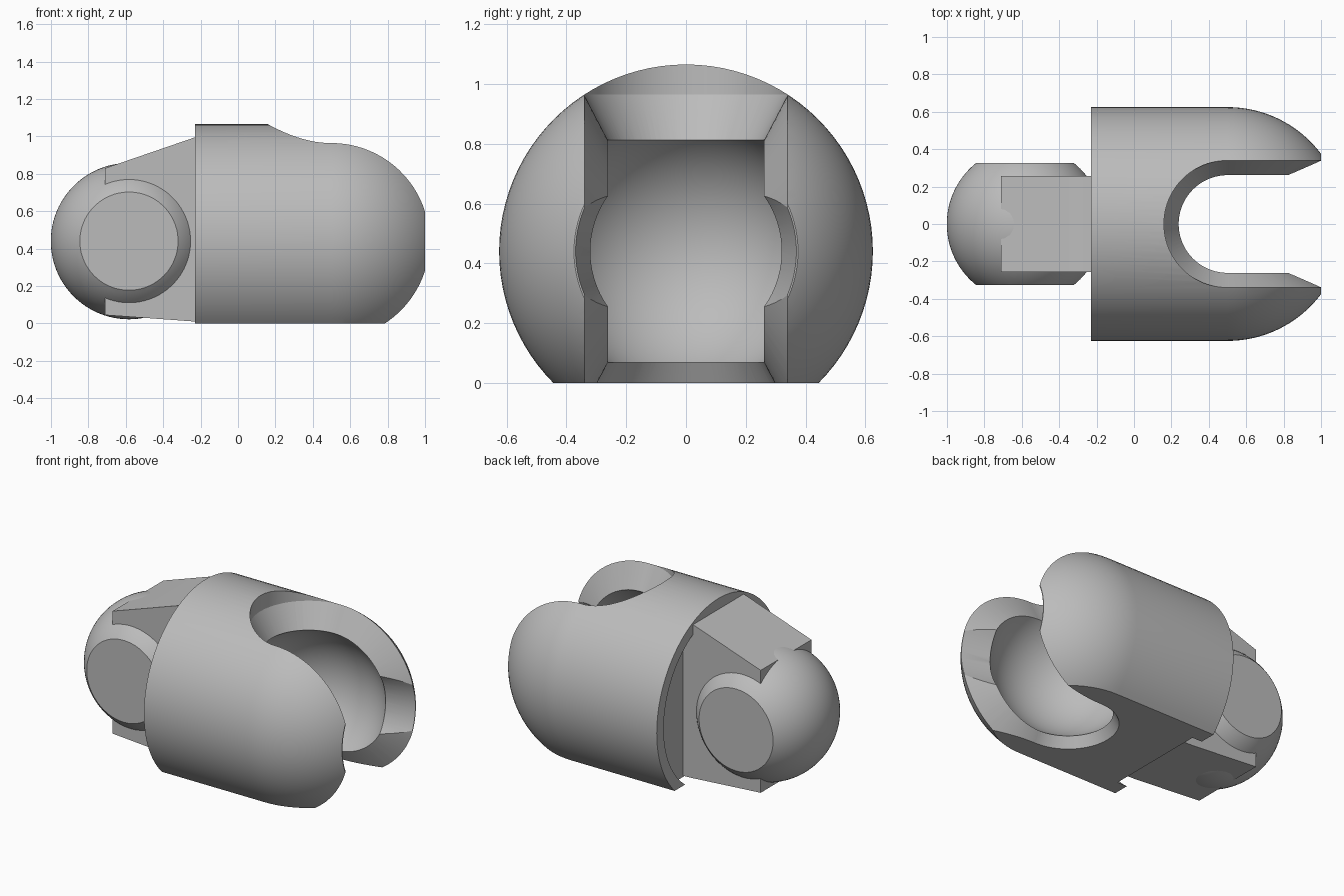
import bpy, bmesh
from math import sin, cos, pi, radians
from mathutils import Matrix, Vector

if "Cube" in bpy.data.objects:
    bpy.data.objects.remove(bpy.data.objects["Cube"], do_unlink=True)

AXIS_Z = 0.44                          # height of the limb's centre line
SOCKET = Vector((0.5, 0, AXIS_Z))
BALL = Vector((-0.583, 0, AXIS_Z))

grey = bpy.data.materials.new("plain grey")
grey.use_nodes = True
grey.diffuse_color = (0.5, 0.5, 0.5, 1)
grey.node_tree.nodes["Principled BSDF"].inputs["Base Color"].default_value = (0.5, 0.5, 0.5, 1)


def finish(name, bm):
    bmesh.ops.remove_doubles(bm, verts=bm.verts, dist=1e-5)
    bmesh.ops.recalc_face_normals(bm, faces=bm.faces)
    mesh = bpy.data.meshes.new(name)
    bm.to_mesh(mesh)
    bm.free()
    mesh.materials.append(grey)
    obj = bpy.data.objects.new(name, mesh)
    bpy.context.collection.objects.link(obj)
    return obj


def lathe(name, profile, axis, centre, steps=96):
    """Turn (radius, along) points around the x, y or z axis."""
    bm = bmesh.new()
    verts = [bm.verts.new((r, 0, a)) for r, a in profile]
    edges = [bm.edges.new(pair) for pair in zip(verts, verts[1:])]
    bmesh.ops.spin(bm, geom=verts + edges, cent=(0, 0, 0), axis=(0, 0, 1),
                   angle=2 * pi, steps=steps, use_merge=True)
    turn = {"x": Matrix.Rotation(pi / 2, 4, "Y"),
            "y": Matrix.Rotation(-pi / 2, 4, "X"), "z": Matrix()}[axis]
    bm.transform(Matrix.Translation(centre) @ turn)
    return finish(name, bm)


def box(name, low, high):
    bm = bmesh.new()
    low, high = Vector(low), Vector(high)
    bmesh.ops.create_cube(bm, size=1)
    bm.transform(Matrix.Translation((low + high) / 2) @ Matrix.Diagonal((*(high - low), 1)))
    return finish(name, bm)


def arc(radius, start, end, steps):
    angles = [radians(start + (end - start) * i / steps) for i in range(steps + 1)]
    return [(max(radius * cos(a), 0), radius * sin(a)) for a in angles]


def carve(obj, cutter, operation="DIFFERENCE"):
    mod = obj.modifiers.new("carve", "BOOLEAN")
    mod.object, mod.operation, mod.solver = cutter, operation, "EXACT"
    bpy.context.view_layer.update()
    graph = bpy.context.evaluated_depsgraph_get()
    mesh = bpy.data.meshes.new_from_object(obj.evaluated_get(graph))
    obj.modifiers.clear()
    obj.data = mesh
    bpy.data.objects.remove(cutter, do_unlink=True)


# Rounded body, trimmed flat underneath and at the fork tips
back = -0.23 - SOCKET.x
body = lathe("socket_body", [(0, back), (0.625, back)] + arc(0.625, 0, 90, 28), "x", SOCKET)
carve(body, box("trim", (-0.6, -1, 0), (1, 1, 2)), "INTERSECT")

# Fork slot: rounded inner end, then straight sides with bevelled rims
half = [(0.26, 0.37), (0.34, 0.524), (0.34, 0.9)]
slot_end = [(0, -0.9)] + [(w, -d) for w, d in reversed(half)] + half + [(0, 0.9)]
carve(body, lathe("slot_end", slot_end, "z", SOCKET))
sides = [(0, 0.26)] + [(d, w) for w, d in half]
slot = lathe("slot_sides", [(d, -w) for d, w in sides] + sides[::-1], "y", SOCKET)
carve(slot, box("slot_trim", (-2, -1, -2), (SOCKET.x - 0.001, 1, 3)))
carve(body, slot)

# Round socket and its flared mouth
carve(body, lathe("socket_hollow", arc(0.455, -90, 90, 48), "z", SOCKET))
carve(body, lathe("socket_mouth", [(0, 0), (0.23, 0), (0.425, 0.7), (0, 0.7)], "x", SOCKET))

# Shallow recess inside the rear rim
carve(body, lathe("rear_recess", [(0, -0.3), (0.555, -0.3), (0.555, 0.07), (0, 0.07)],
                  "x", Vector((-0.23, 0, AXIS_Z))))

# Ball with flat cheeks
ball = lathe("joint_ball", arc(0.418, -90, 90, 48), "x", BALL)
carve(ball, box("cheeks", (-2, -0.325, -1), (1, 0.325, 2)), "INTERSECT")

# Tapered neck joining ball and body
outline = [(-0.71, 0.045), (-0.23, 0.01), (-0.1, 0.005), (-0.1, 0.995), (-0.23, 0.995), (-0.71, 0.83)]
bm = bmesh.new()
side = bm.faces.new([bm.verts.new((x, -0.257, z)) for x, z in outline])
moved = bmesh.ops.extrude_face_region(bm, geom=[side])["geom"]
bmesh.ops.translate(bm, vec=(0, 0.514, 0),
                    verts=[v for v in moved if isinstance(v, bmesh.types.BMVert)])
neck = finish("neck_block", bm)

# Smooth curved faces, keep edges crisp
bpy.ops.object.select_all(action="DESELECT")
for obj in (body, ball, neck):
    obj.select_set(True)
bpy.context.view_layer.objects.active = body
bpy.ops.object.shade_smooth_by_angle(angle=radians(25))
